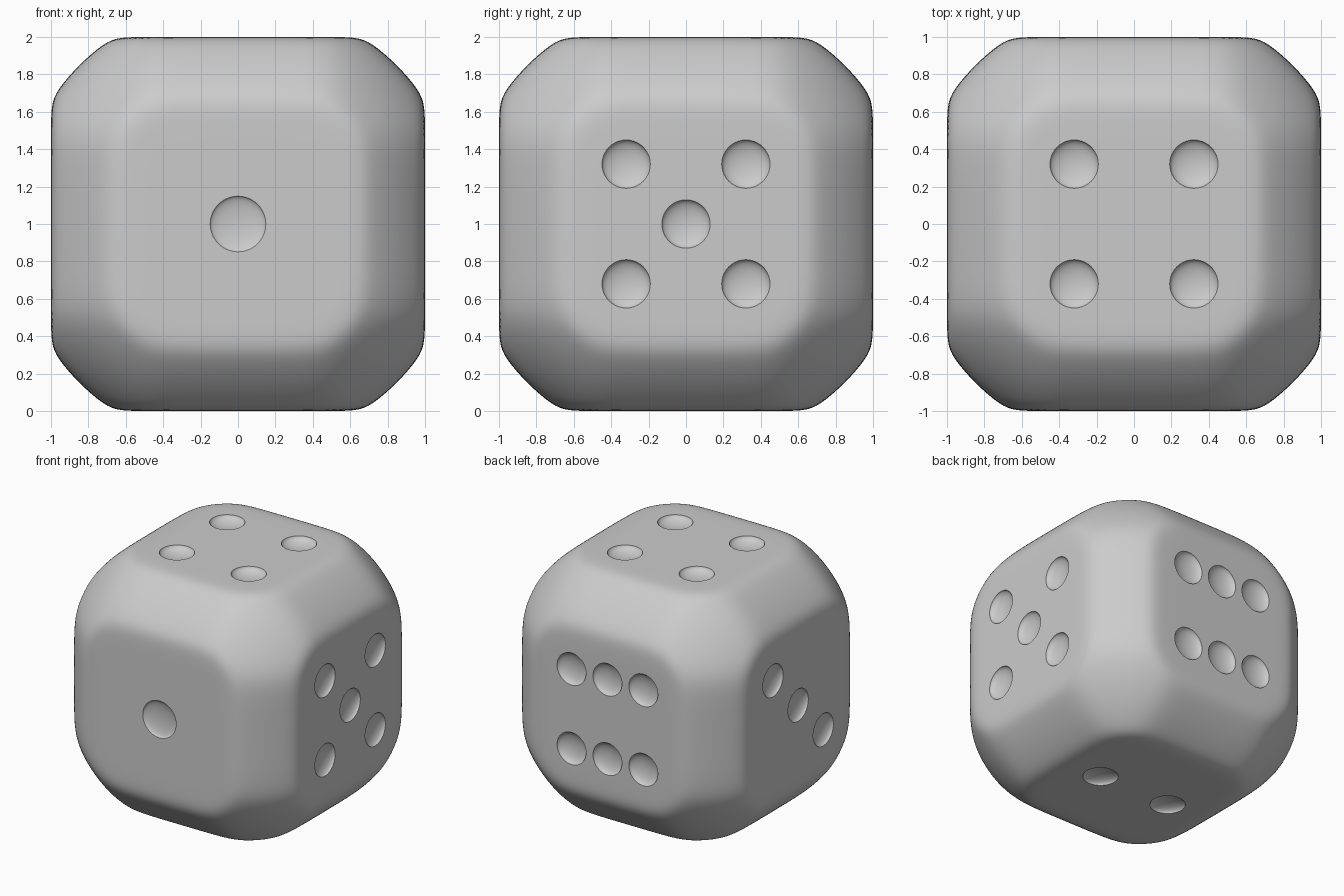
import bpy, bmesh
from math import hypot, radians
from mathutils import Matrix, Vector

if "Cube" in bpy.data.objects:
    bpy.data.objects.remove(bpy.data.objects["Cube"])

EDGE_R, CORNER_R, SOFT = 1.2, 1.285, 60
STEP = 0.32


def make_object(name, bm):
    bmesh.ops.recalc_face_normals(bm, faces=bm.faces)
    mesh = bpy.data.meshes.new(name)
    bm.to_mesh(mesh)
    bm.free()
    ob = bpy.data.objects.new(name, mesh)
    bpy.context.collection.objects.link(ob)
    ob.location.z = 1
    return ob


# Body: cube trimmed by rounded edges and a rounded corner sphere, softly blended
bm = bmesh.new()
bmesh.ops.create_cube(bm, size=2)
bmesh.ops.subdivide_edges(bm, edges=bm.edges[:], cuts=63, use_grid_fill=True)
for v in bm.verts:
    x, y, z = (abs(c) for c in v.co)
    limits = (x, y, z, hypot(x, y) / EDGE_R, hypot(y, z) / EDGE_R,
              hypot(z, x) / EDGE_R, v.co.length / CORNER_R)
    v.co /= sum(t ** SOFT for t in limits) ** (1 / SOFT)
body = make_object("die_body", bm)

# Pips: flattened spheres sunk into each face (normal, in-face axis, positions)
four = [(a, b) for a in (-1, 1) for b in (-1, 1)]
faces = [
    ((0, -1, 0), (1, 0, 0), [(0, 0)]),
    ((0, 0, -1), (1, 0, 0), [(-1, 0), (1, 0)]),
    ((-1, 0, 0), (0, 1, 0), [(1, -1), (0, 0), (-1, 1)]),
    ((0, 0, 1), (1, 0, 0), four),
    ((1, 0, 0), (0, 1, 0), four + [(0, 0)]),
    ((0, 1, 0), (1, 0, 0), four + [(0, -1), (0, 1)]),
]
bm = bmesh.new()
for normal, axis, spots in faces:
    n, u = Vector(normal), Vector(axis)
    w = n.cross(u)
    radius, depth = (0.15, 0.035) if len(spots) == 1 else (0.13, 0.05)
    turn = Matrix((u, w, n)).transposed().to_4x4()
    for a, b in spots:
        centre = n * 1.003 + (u * a + w * b) * STEP
        m = Matrix.Translation(centre) @ turn @ Matrix.Diagonal((radius, radius, depth, 1))
        bmesh.ops.create_uvsphere(bm, u_segments=40, v_segments=20, radius=1, matrix=m)
cutter = make_object("pip_cutter", bm)
cutter.hide_render = True

# Carve the pips and shade smoothly with crisp rims
mod = body.modifiers.new("pips", 'BOOLEAN')
mod.operation = 'DIFFERENCE'
mod.solver = 'EXACT'
mod.object = cutter
bpy.context.view_layer.objects.active = body
body.select_set(True)
bpy.ops.object.modifier_apply(modifier=mod.name)
bpy.data.objects.remove(cutter)
bpy.ops.object.shade_smooth_by_angle(angle=radians(35))
